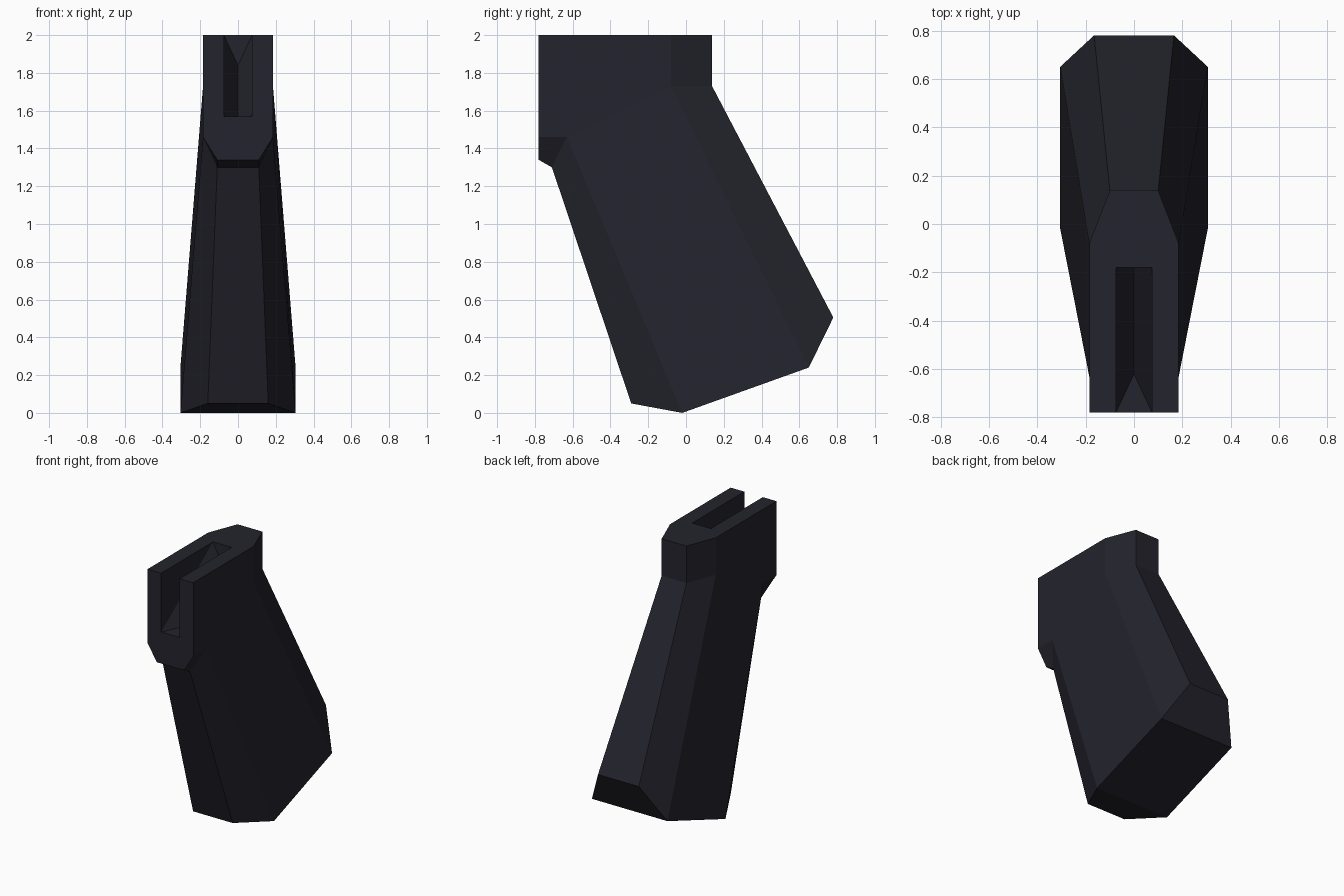
import bpy, bmesh

if "Cube" in bpy.data.objects:
    bpy.data.objects.remove(bpy.data.objects["Cube"])

# Half-side corner points (x, y, z); the other side is mirrored
P = {
    # base ring
    "base_front": (0.16, -0.29, 0.05), "base_side_f": (0.305, -0.02, 0.0),
    "base_side_r": (0.305, 0.65, 0.24), "base_rear": (0.165, 0.78, 0.505),
    # neck ring
    "neck_front": (0.11, -0.71, 1.30), "neck_side_f": (0.185, -0.63, 1.46),
    "neck_side_r": (0.185, -0.08, 1.73), "neck_rear": (0.10, 0.138, 1.73),
    # head
    "lip_low": (0.11, -0.78, 1.34), "lip_side": (0.185, -0.78, 1.46),
    "top_front": (0.185, -0.78, 2.0), "top_side": (0.185, -0.08, 2.0),
    "top_rear": (0.10, 0.138, 2.0),
    # V-bottomed slot
    "slot_low": (0.075, -0.78, 1.57), "slot_top": (0.075, -0.78, 2.0),
    "slot_end": (0.075, -0.18, 2.0),
    "valley_low": (0, -0.62, 1.57), "valley_high": (0, -0.18, 1.84),
}

bm = bmesh.new()
verts = {}
for name, (x, y, z) in P.items():
    right = bm.verts.new((x, y, z))
    verts[name, 1] = right
    verts[name, -1] = bm.verts.new((-x, y, z)) if x else right


def side(*names):
    """One face on each side."""
    bm.faces.new([verts[n, 1] for n in names])
    bm.faces.new([verts[n, -1] for n in reversed(names)])


def across(*names):
    """One symmetric face spanning the centre line."""
    loop = [verts[n, 1] for n in names] + [verts[n, -1] for n in reversed(names)]
    bm.faces.new(list(dict.fromkeys(loop)))


# Base with front and rear chamfers
across("base_front", "base_side_f")
across("base_side_f", "base_side_r")
across("base_side_r", "base_rear")

# Handle, lofted from base ring to neck ring
ring = ("front", "side_f", "side_r", "rear")
for a, b in zip(ring, ring[1:]):
    side("base_" + a, "base_" + b, "neck_" + b, "neck_" + a)
across("base_front", "neck_front")
across("base_rear", "neck_rear")

# Lip under the head
across("neck_front", "lip_low")
side("neck_front", "neck_side_f", "lip_side", "lip_low")

# Head
side("neck_side_f", "neck_side_r", "top_side", "top_front", "lip_side")
side("neck_side_r", "neck_rear", "top_rear", "top_side")
across("neck_rear", "top_rear")
across("lip_low", "lip_side", "top_front", "slot_top", "slot_low")
across("slot_end", "slot_top", "top_front", "top_side", "top_rear")

# Slot
side("slot_low", "slot_top", "slot_end")
side("slot_low", "slot_end", "valley_high", "valley_low")
across("slot_low", "valley_low")
across("slot_end", "valley_high")

bmesh.ops.recalc_face_normals(bm, faces=bm.faces)
mesh = bpy.data.meshes.new("grip")
bm.to_mesh(mesh)
bm.free()

mat = bpy.data.materials.new("dark_polymer")
mat.diffuse_color = (0.017, 0.017, 0.026, 1)
mat.use_nodes = True
mat.node_tree.nodes["Principled BSDF"].inputs["Base Color"].default_value = mat.diffuse_color
mesh.materials.append(mat)
bpy.context.collection.objects.link(bpy.data.objects.new("grip", mesh))
